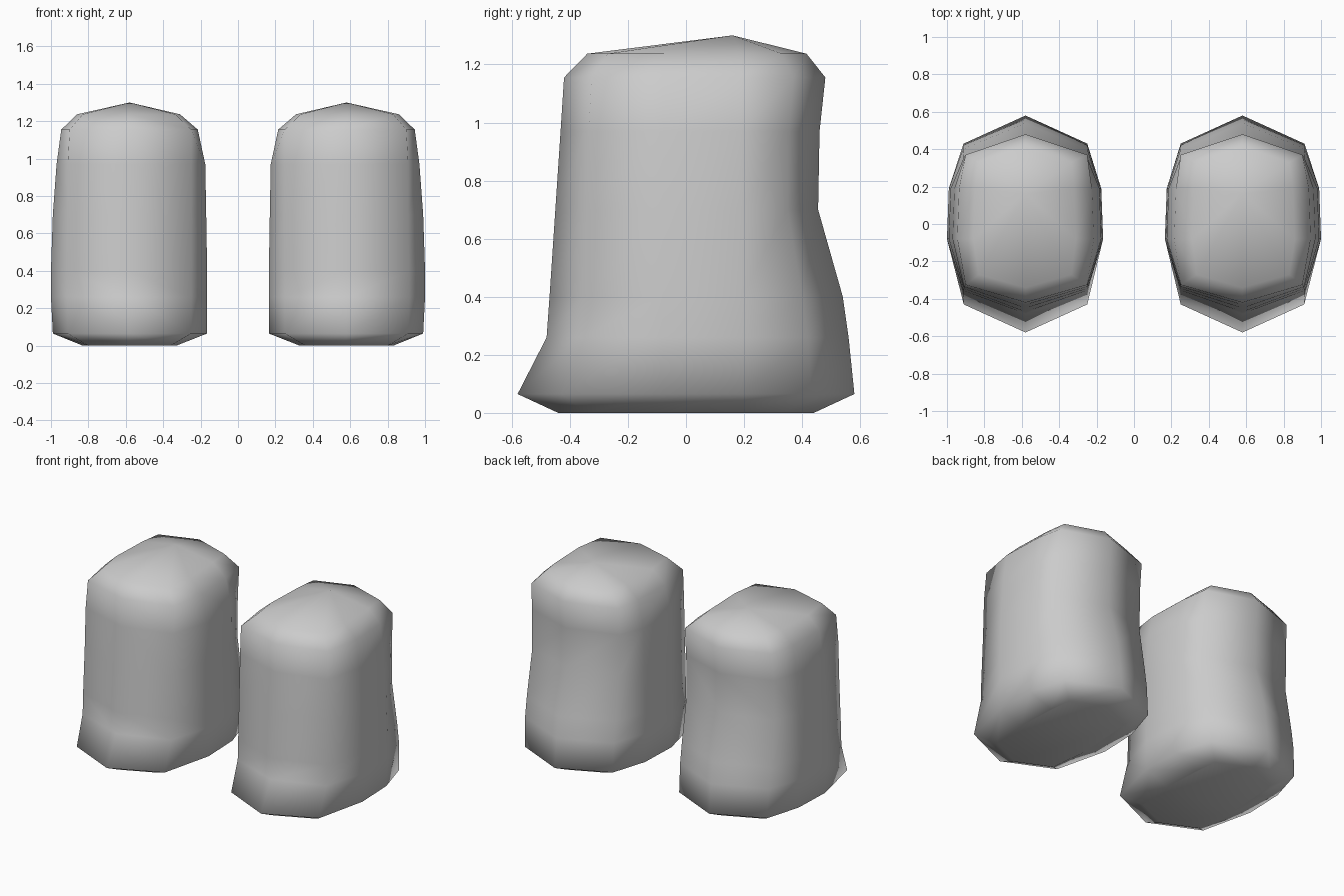
import bpy, bmesh

if "Cube" in bpy.data.objects:
    bpy.data.objects.remove(bpy.data.objects["Cube"])

CX = 0.58
# z, inner x, outer x, inner corner x, outer corner x,
# front y, front corner y, back y, back corner y
RINGS = [
    (0.00, 0.33, 0.83, 0.36, 0.80, -0.44, -0.34, 0.44, 0.34),
    (0.065, 0.165, 0.99, 0.25, 0.91, -0.58, -0.43, 0.58, 0.43),
    (0.26, 0.165, 1.00, 0.25, 0.915, -0.48, -0.36, 0.56, 0.42),
    (0.40, 0.165, 1.00, 0.25, 0.915, -0.47, -0.355, 0.54, 0.40),
    (0.70, 0.17, 0.99, 0.25, 0.91, -0.45, -0.345, 0.455, 0.35),
    (0.97, 0.175, 0.97, 0.25, 0.91, -0.432, -0.335, 0.46, 0.355),
    (1.155, 0.215, 0.945, 0.25, 0.90, -0.42, -0.325, 0.48, 0.37),
    (1.237, 0.31, 0.86, 0.335, 0.83, -0.34, -0.27, 0.415, 0.33),
]


def ring_points(z, xi, xo, ci, co, yf, yfc, yb, ybc):
    pts = [(CX, yf), (co, yfc), (xo, -0.08), (xo - 0.01, 0.19), (co, ybc),
           (CX, yb), (ci, ybc), (xi + 0.01, 0.19), (xi, -0.08), (ci, yfc)]
    return [(x, y, z) for x, y in pts]


def make_stump(name, side):
    bm = bmesh.new()
    rings = [[bm.verts.new((side * x, y, z)) for x, y, z in ring_points(*r)]
             for r in RINGS]
    n = len(rings[0])
    # side walls
    for a, b in zip(rings, rings[1:]):
        for i in range(n):
            j = (i + 1) % n
            bm.faces.new((a[i], a[j], b[j], b[i]))
    # flat sole and shallow pointed top
    bm.faces.new(rings[0][::-1])
    apex = bm.verts.new((side * CX, 0.16, 1.30))
    for i in range(n):
        bm.faces.new((rings[-1][i], rings[-1][(i + 1) % n], apex))
    bmesh.ops.recalc_face_normals(bm, faces=bm.faces)
    for f in bm.faces:
        f.smooth = True
    mesh = bpy.data.meshes.new(name)
    bm.to_mesh(mesh)
    bm.free()
    obj = bpy.data.objects.new(name, mesh)
    bpy.context.collection.objects.link(obj)


# mirrored pair of lower legs
make_stump("right_leg", 1)
make_stump("left_leg", -1)
